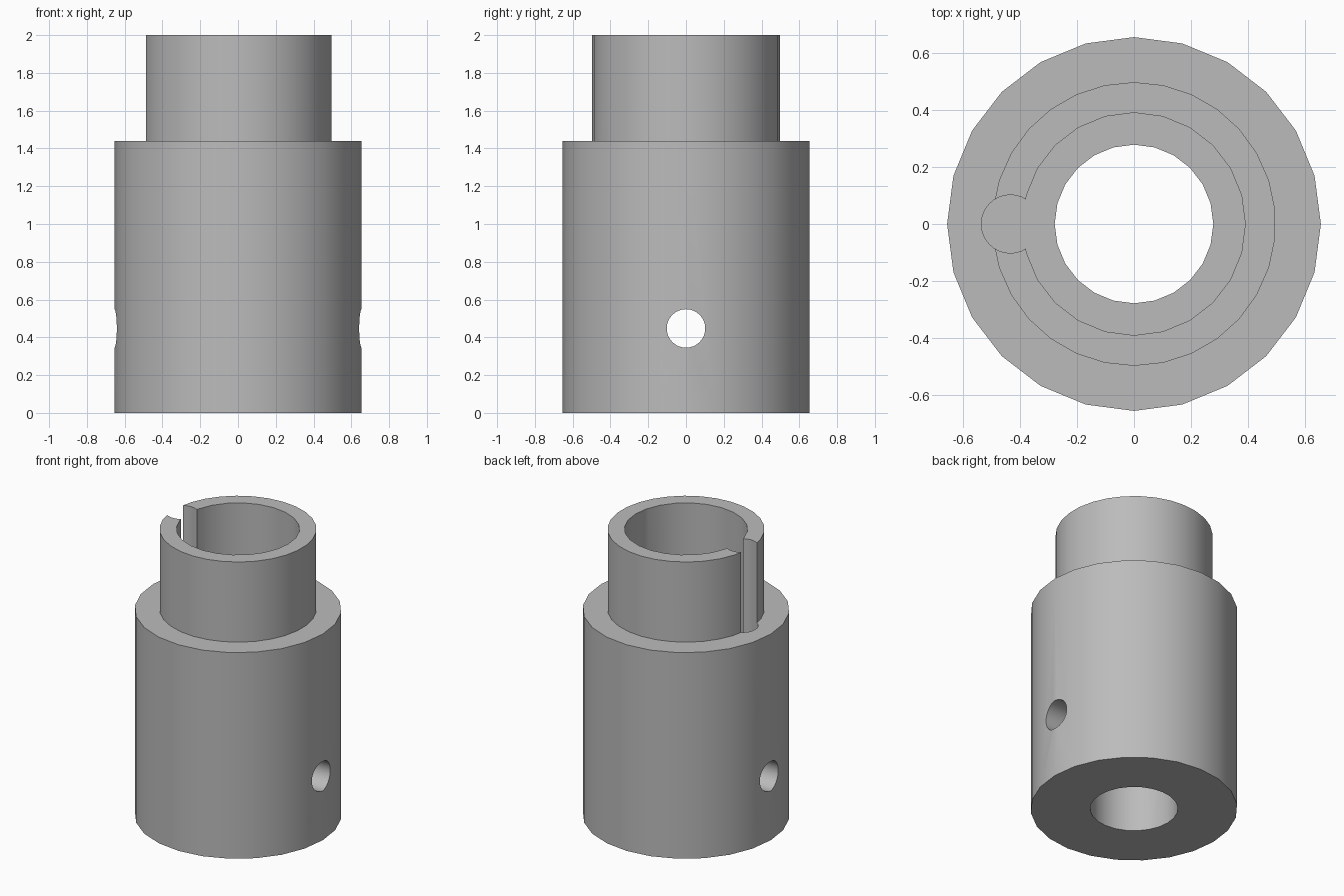
import bpy
import math

cube = bpy.data.objects.get("Cube")
if cube:
    bpy.data.objects.remove(cube, do_unlink=True)

grey = bpy.data.materials.new("plain grey")
grey.use_nodes = True
colour = (0.5, 0.5, 0.5, 1)
grey.diffuse_color = colour
grey.node_tree.nodes["Principled BSDF"].inputs["Base Color"].default_value = colour


def cylinder(name, radius, bottom, top, sides, x=0.0):
    bpy.ops.mesh.primitive_cylinder_add(
        vertices=sides, radius=radius, depth=top - bottom,
        location=(x, 0, (bottom + top) / 2))
    obj = bpy.context.object
    obj.name = name
    obj.data.materials.append(grey)
    return obj


def combine(target, other, operation):
    mod = target.modifiers.new(operation.lower(), 'BOOLEAN')
    mod.operation = operation
    mod.solver = 'EXACT'
    mod.object = other
    bpy.context.view_layer.objects.active = target
    bpy.ops.object.modifier_apply(modifier=mod.name)
    bpy.data.objects.remove(other, do_unlink=True)


HEIGHT, SHOULDER, SEAT = 2.0, 1.44, 0.9

# Wide collar with a narrower neck on top
body = cylinder("coupling_sleeve", 0.655, 0, SHOULDER, 24)
combine(body, cylinder("neck", 0.497, 1.0, HEIGHT, 30), 'UNION')

# Stepped bore and round keyway opening the neck on one side
combine(body, cylinder("narrow_bore", 0.278, -0.2, 2.2, 24), 'DIFFERENCE')
combine(body, cylinder("wide_bore", 0.39, SEAT, 2.2, 24), 'DIFFERENCE')
combine(body, cylinder("keyway", 0.102, SEAT, 2.2, 32, x=-0.433), 'DIFFERENCE')

# Cross hole through both walls
pin = cylinder("pin_hole", 0.102, -1, 1, 32)
pin.rotation_euler = (0, math.pi / 2, 0)
pin.location = (0, 0, 0.447)
bpy.context.view_layer.update()
combine(body, pin, 'DIFFERENCE')

# Smooth walls with crisp rims
bpy.ops.object.select_all(action='DESELECT')
body.select_set(True)
bpy.context.view_layer.objects.active = body
bpy.ops.object.shade_smooth_by_angle(angle=math.radians(30))
